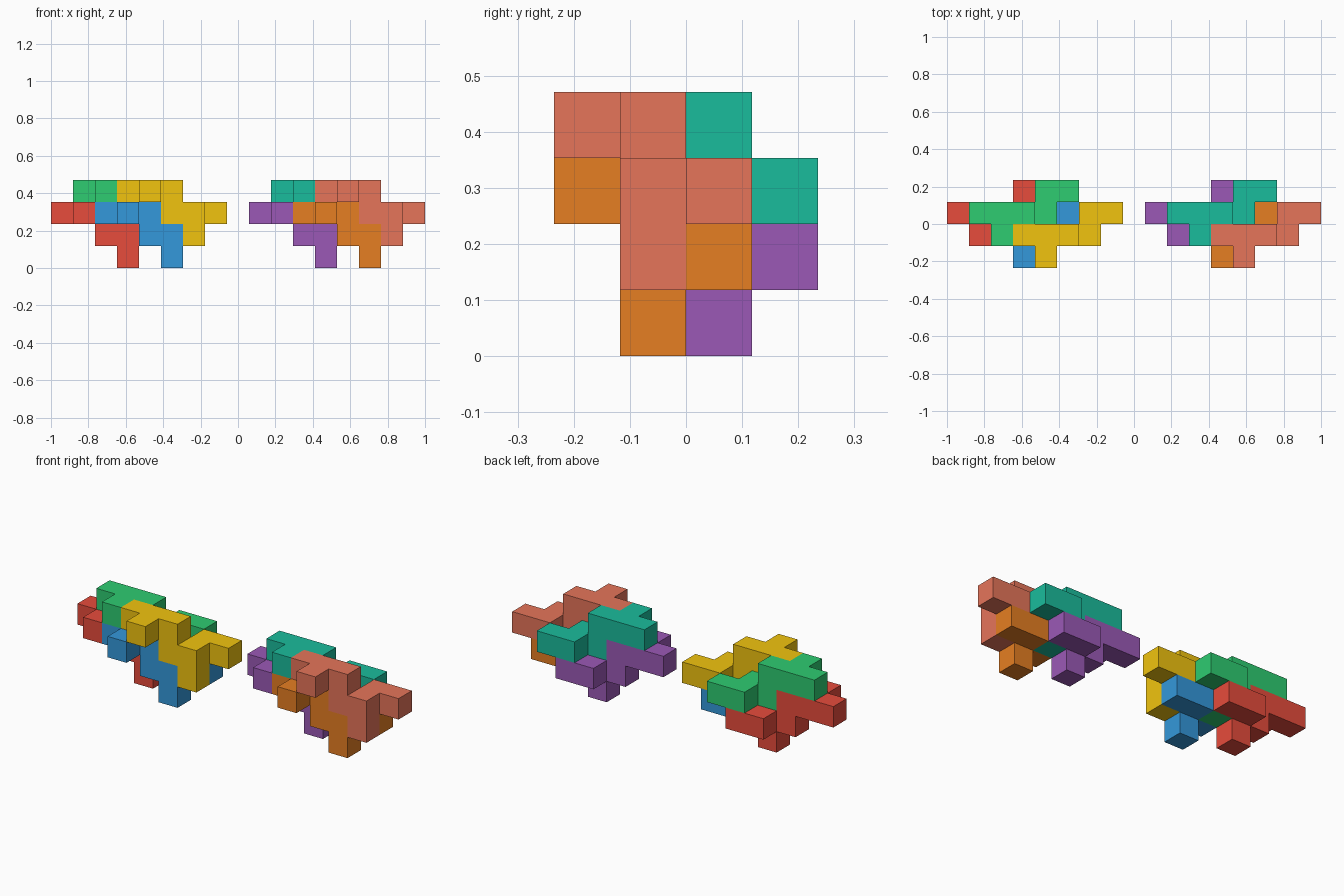
import bpy, bmesh
from mathutils import Vector

if "Cube" in bpy.data.objects:
    bpy.data.objects.remove(bpy.data.objects["Cube"])

U = 2 / 17  # cube edge: the whole model is 17 cubes long

# Every piece is the same nine-cube shape, in cube coordinates
CELLS = [(0, 1, 1), (1, 1, 1), (2, 1, 1), (1, 0, 1),   # bar with side bump
         (2, 1, 0), (3, 1, 0), (3, 1, -1),             # step down and foot
         (3, 2, 0), (4, 2, 0)]                         # hooked tail

# Position of each piece within one four-piece cluster
SLOTS = [(3, 0, 2), (1, 1, 2), (0, 1, 1), (2, 0, 1)]

CLUSTERS = [
    (0, [("yellow", "F1C40F"), ("green", "2ECC71"),
         ("red", "E74C3C"), ("blue", "3498DB")]),
    (9, [("salmon", "E6755A"), ("teal", "1ABC9C"),
         ("purple", "9B59B6"), ("orange", "E67E22")]),
]


def linear(hex_code):
    out = []
    for i in (0, 2, 4):
        c = int(hex_code[i:i + 2], 16) / 255
        out.append(c / 12.92 if c <= 0.04045 else ((c + 0.055) / 1.055) ** 2.4)
    return (*out, 1)


def piece_mesh():
    """Outer skin of the cube shape, with coplanar faces merged."""
    bm = bmesh.new()
    filled = set(CELLS)
    for cell in CELLS:
        centre = Vector(cell) + Vector((0.5, 0.5, 0.5))
        for axis in range(3):
            for sign in (-1, 1):
                n = Vector((0, 0, 0))
                n[axis] = sign
                if tuple(int(a + b) for a, b in zip(cell, n)) in filled:
                    continue
                s = Vector((0, 0, 0))
                s[(axis + 1) % 3] = 0.5
                t = n.cross(s)
                mid = centre + n / 2
                bm.faces.new([bm.verts.new((mid + d) * U)
                              for d in (-s - t, s - t, s + t, t - s)])
    bmesh.ops.remove_doubles(bm, verts=bm.verts[:], dist=U / 100)
    bmesh.ops.dissolve_limit(bm, angle_limit=0.01,
                             verts=bm.verts[:], edges=bm.edges[:])
    bmesh.ops.recalc_face_normals(bm, faces=bm.faces[:])
    mesh = bpy.data.meshes.new("puzzle_piece")
    bm.to_mesh(mesh)
    bm.free()
    return mesh


base = piece_mesh()

# Two identical clusters in different colours
for shift, colours in CLUSTERS:
    for (name, code), slot in zip(colours, SLOTS):
        mat = bpy.data.materials.new(name)
        mat.diffuse_color = linear(code)
        mat.use_nodes = True
        mat.node_tree.nodes["Principled BSDF"].inputs["Base Color"].default_value = mat.diffuse_color
        mesh = base.copy()
        mesh.materials.append(mat)
        obj = bpy.data.objects.new(name + "_piece", mesh)
        obj.location = (Vector(slot) + Vector((shift - 8.5, -2, 0))) * U
        bpy.context.collection.objects.link(obj)

bpy.data.meshes.remove(base)
